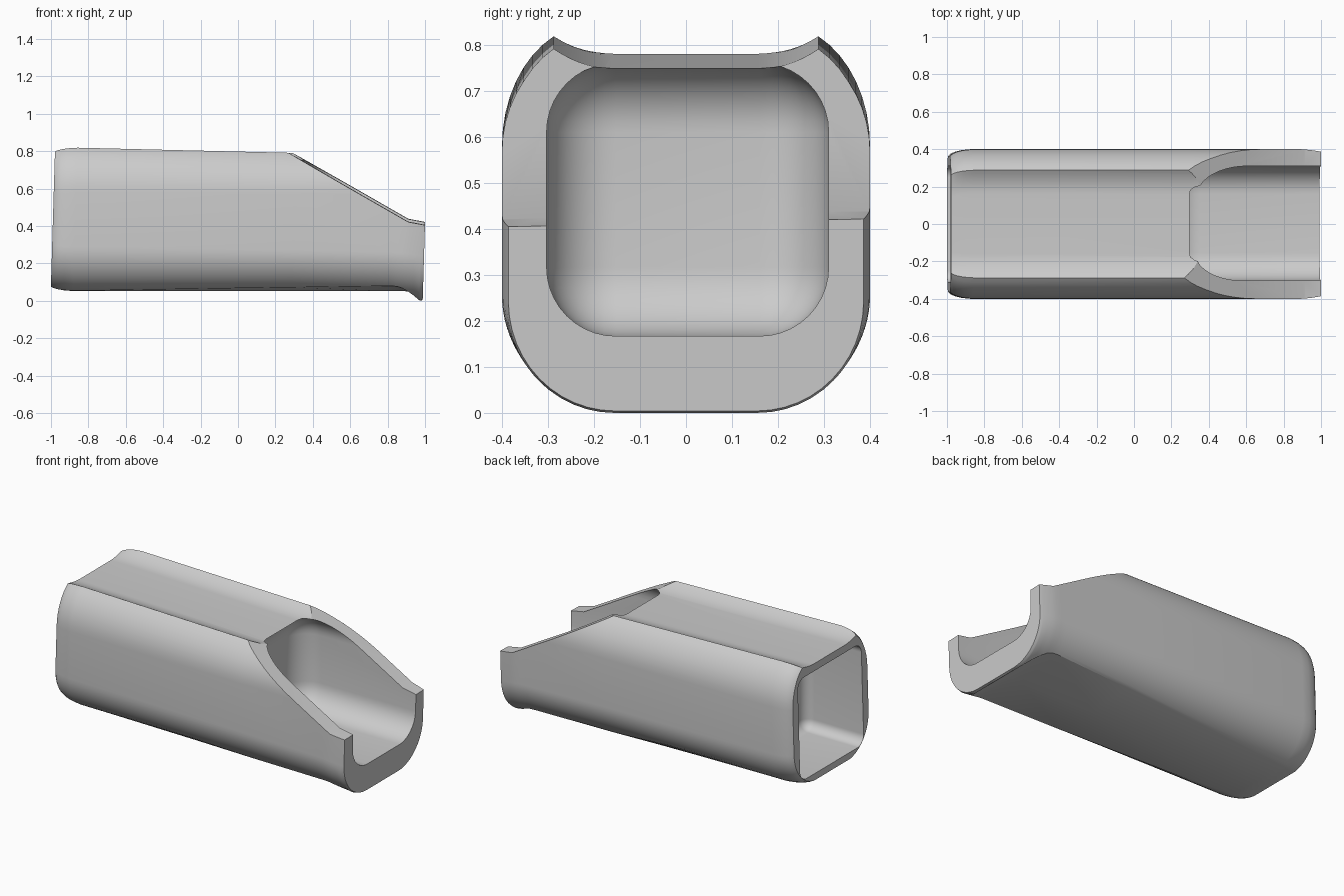
import bpy, bmesh, math
from mathutils import Vector

cube = bpy.data.objects.get("Cube")
if cube:
    bpy.data.objects.remove(cube, do_unlink=True)

grey = bpy.data.materials.new("plain_grey")
grey.use_nodes = True
grey.diffuse_color = (0.6, 0.6, 0.6, 1)
grey.node_tree.nodes["Principled BSDF"].inputs["Base Color"].default_value = (0.6, 0.6, 0.6, 1)


def finish(name, bm):
    bmesh.ops.recalc_face_normals(bm, faces=bm.faces)
    mesh = bpy.data.meshes.new(name)
    bm.to_mesh(mesh)
    bm.free()
    mesh.materials.append(grey)
    obj = bpy.data.objects.new(name, mesh)
    bpy.context.collection.objects.link(obj)
    return obj


def half_section(x, width, height, floor, low):
    """Half of one outer section, bottom centre to top centre."""
    def squeeze(z, amount=1):
        return z + (0.43 - z) * (1 - height) * amount

    pts = [(0.0, squeeze(min(floor, 0.052)))]
    start = math.acos(1 - max(floor - low, 0) / 0.24)
    for i in range(13):  # lower corner, cut off by the flat underside
        a = start + (math.pi / 2 - start) * i / 12
        pts.append((0.16 + 0.24 * math.sin(a), squeeze(low + 0.24 - 0.24 * math.cos(a))))
    for i in range(9):  # upper corner, up to the ridge
        a = math.radians(64) * i / 8
        pts.append((0.2 + 0.2 * math.cos(a), squeeze(0.58 + 0.266 * math.sin(a))))
    ridge = pts[-1]
    for i in range(1, 8):  # concave fall to the flat top
        t = i / 7
        z = 0.778 + 0.041 * (1 - t) ** 2
        pts.append((ridge[0] - 0.128 * t, squeeze(z, (1 - t) ** 2)))
    pts.append((0.0, 0.778))

    placed = []
    for y, z in pts:
        if z > 0.5:
            z -= 0.024 * (x + 0.9) * min(1, (z - 0.5) / 0.25)
        placed.append((x + 0.03 * (z - 0.42), y * width, z))
    return placed


# Outer body: lofted sections (x, width, height, underside level, corner level)
stations = [(-0.99, 0.91, 0.94, 0.052, 0.05), (-0.978, 0.937, 0.955, 0.052, 0.05),
            (-0.955, 0.965, 0.973, 0.052, 0.05), (-0.92, 0.987, 0.989, 0.053, 0.05),
            (-0.87, 1, 1, 0.054, 0.049), (0.3, 1, 1, 0.072, 0.032), (0.82, 1, 1, 0.08, 0.022),
            (0.86, 1, 1, 0.077, 0.02), (0.89, 1, 1, 0.067, 0.016), (0.92, 0.995, 1, 0.05, 0.012),
            (0.95, 0.986, 1, 0.029, 0.007), (0.98, 0.975, 1, 0.004, 0.001), (0.986, 0.972, 1, 0, 0),
            (1.0, 0.965, 0.99, 0, 0)]
bm = bmesh.new()
rings = []
for station in stations:
    half = half_section(*station)
    section = half + [(x, -y, z) for x, y, z in reversed(half[1:-1])]
    rings.append([bm.verts.new(p) for p in section])
n = len(rings[0])
for a, b in zip(rings, rings[1:]):
    for i in range(n):
        j = (i + 1) % n
        bm.faces.new((a[i], a[j], b[j], b[i]))
bm.faces.new(rings[0])
bm.faces.new(rings[-1])
body = finish("holder_body", bm)


def rounded_box(name, low, high, radius):
    bm = bmesh.new()
    bmesh.ops.create_cube(bm, size=1)
    low, high = Vector(low), Vector(high)
    for v in bm.verts:
        v.co = Vector(low[k] + (v.co[k] + 0.5) * (high[k] - low[k]) for k in range(3))
    bmesh.ops.bevel(bm, geom=bm.edges[:], offset=radius, segments=10, profile=0.5, affect='EDGES')
    return finish(name, bm)


# Slanted cut that opens the front of the top
profile = [(0.2, 0.837), (0.91, 0.43), (1.2, 0.375), (1.2, 1.2), (0.2, 1.2)]
bm = bmesh.new()
sides = [[bm.verts.new((x, y, z + 0.022 * y)) for x, z in profile] for y in (-0.6, 0.6)]
bm.faces.new(sides[0])
bm.faces.new(sides[1])
for i in range(len(profile)):
    j = (i + 1) % len(profile)
    bm.faces.new((sides[0][i], sides[0][j], sides[1][j], sides[1][i]))
slant_cutter = finish("slant_cutter", bm)

# Front scoop and rear socket
scoop_cutter = rounded_box("scoop_cutter", (0.2, -0.303, 0.167), (1.4, 0.31, 0.76), 0.15)
socket_cutter = rounded_box("socket_cutter", (-1.4, -0.31, 0.115), (-0.6, 0.31, 0.735), 0.06)

for cutter in (slant_cutter, scoop_cutter, socket_cutter):
    mod = body.modifiers.new(cutter.name, 'BOOLEAN')
    mod.operation = 'DIFFERENCE'
    mod.solver = 'EXACT'
    mod.object = cutter
bpy.context.view_layer.objects.active = body
body.select_set(True)
for mod in list(body.modifiers):
    bpy.ops.object.modifier_apply(modifier=mod.name)
for cutter in (slant_cutter, scoop_cutter, socket_cutter):
    bpy.data.objects.remove(cutter, do_unlink=True)
bpy.ops.object.shade_smooth_by_angle(angle=math.radians(28))
